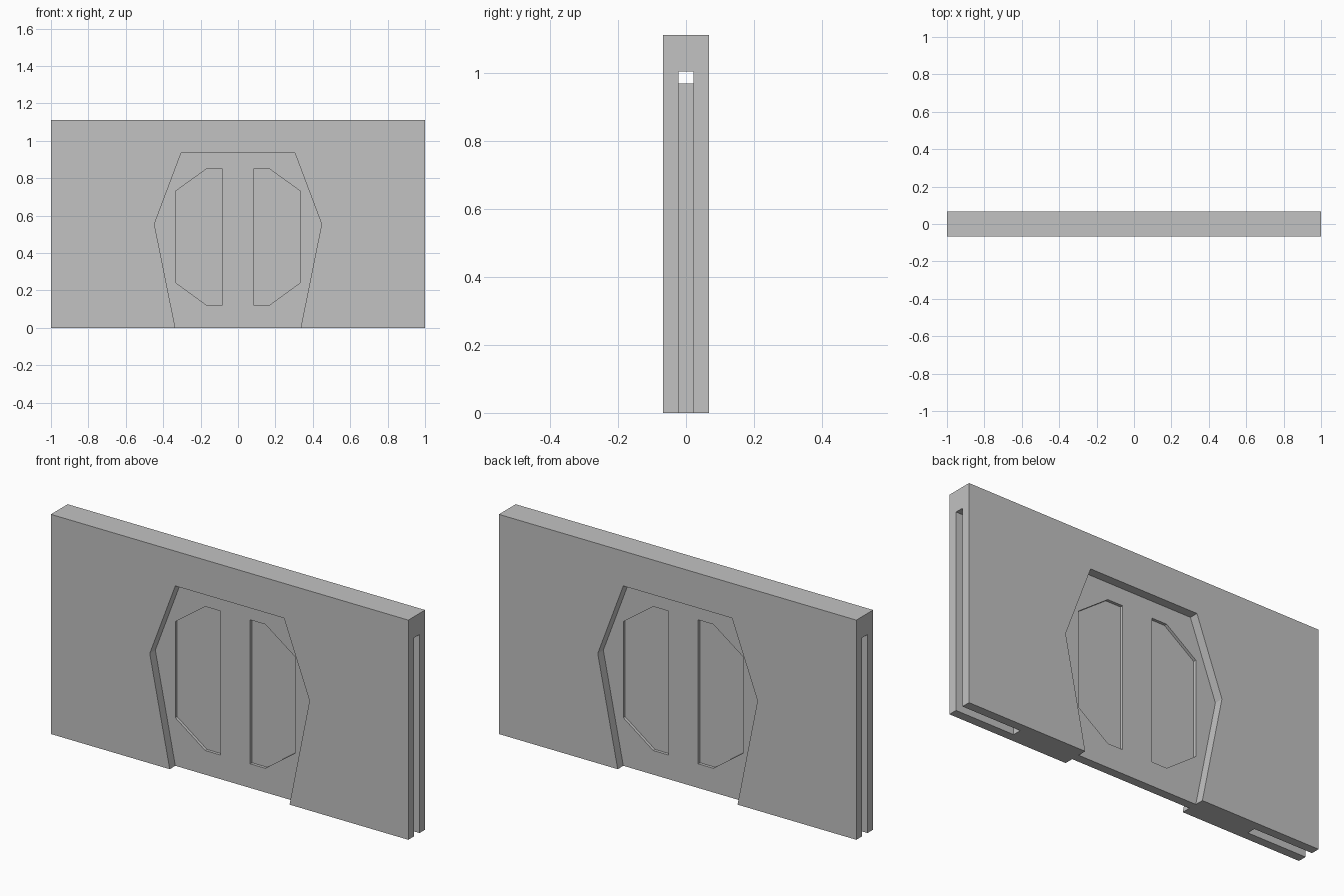
import bpy
import bmesh

if "Cube" in bpy.data.objects:
    bpy.data.objects.remove(bpy.data.objects["Cube"])

# One flat grey for the whole model
grey = bpy.data.materials.new("plain grey")
grey.diffuse_color = (0.54, 0.54, 0.54, 1)
grey.use_nodes = True
grey.node_tree.nodes["Principled BSDF"].inputs["Base Color"].default_value = grey.diffuse_color

WALL_Y, SLOT_Y, GLASS_Y = 0.067, 0.0222, 0.0075


def prism(name, outline, y0, y1):
    """Extrude an (x, z) outline from y0 to y1."""
    bm = bmesh.new()
    face = bm.faces.new([bm.verts.new((x, y0, z)) for x, z in outline])
    side = bmesh.ops.extrude_face_region(bm, geom=[face])["geom"]
    verts = [v for v in side if isinstance(v, bmesh.types.BMVert)]
    bmesh.ops.translate(bm, verts=verts, vec=(0, y1 - y0, 0))
    bmesh.ops.recalc_face_normals(bm, faces=bm.faces)
    mesh = bpy.data.meshes.new(name)
    bm.to_mesh(mesh)
    bm.free()
    mesh.materials.append(grey)
    obj = bpy.data.objects.new(name, mesh)
    bpy.context.collection.objects.link(obj)
    return obj


def block(name, half_x, half_y, z0, z1):
    outline = [(-half_x, z0), (half_x, z0), (half_x, z1), (-half_x, z1)]
    return prism(name, outline, -half_y, half_y)


def cut(target, cutter):
    """Subtract the cutter, bake the result and remove the cutter."""
    mod = target.modifiers.new("cut", 'BOOLEAN')
    mod.operation = 'DIFFERENCE'
    mod.solver = 'EXACT'
    mod.object = cutter
    cutter.hide_render = True
    bpy.context.view_layer.objects.active = target
    bpy.ops.object.modifier_apply(modifier=mod.name)
    bpy.data.objects.remove(cutter)


# Wall with a full-length slot for the sliding door
wall = block("wall", 1.0, WALL_Y, 0, 1.111)
cut(wall, block("slot_cutter", 1.2, SLOT_Y, -0.1, 1.004))

# Angular doorway through both wall skins
half = [(0.315, -0.1), (0.447, 0.555), (0.304, 0.935)]
doorway = half + [(-x, z) for x, z in reversed(half)]
cut(wall, prism("doorway_cutter", doorway, -0.2, 0.2))

# Door panel held in the slot
door = block("door", 0.67, SLOT_Y, 0, 0.968)

# Recessed windows on both faces, leaving a thin pane between them
window = [(0.083, 0.122), (0.168, 0.122), (0.335, 0.243),
          (0.335, 0.73), (0.168, 0.85), (0.083, 0.85)]
for sx in (-1, 1):
    for sy in (-1, 1):
        outline = [(sx * x, z) for x, z in window]
        cut(door, prism("window_cutter", outline, sy * GLASS_Y, sy * 0.1))
